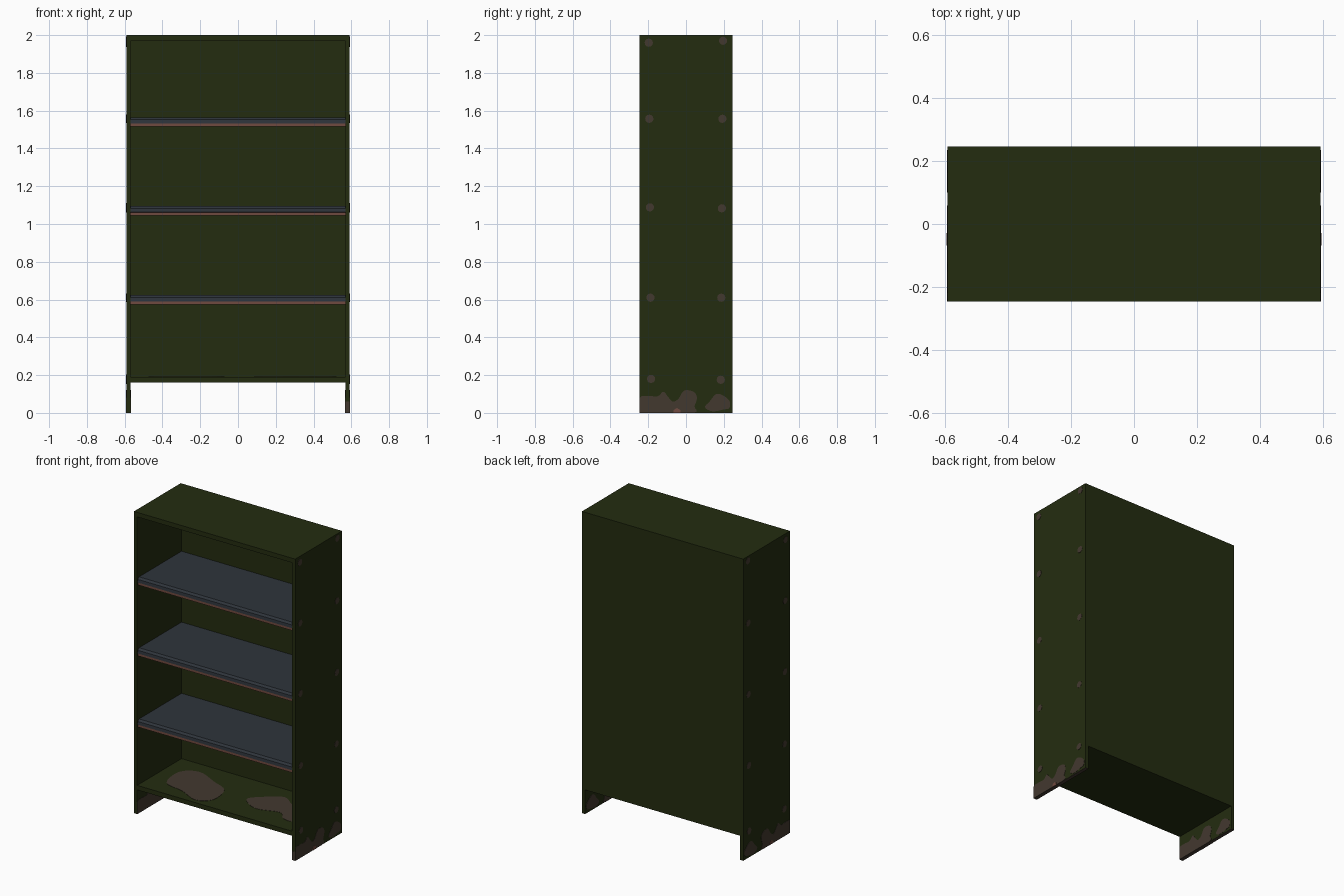
import bpy, bmesh, math

if "Cube" in bpy.data.objects:
    bpy.data.objects.remove(bpy.data.objects["Cube"])

def material(name, rgb):
    m = bpy.data.materials.new(name)
    m.diffuse_color = (*rgb, 1)
    m.use_nodes = True
    m.node_tree.nodes["Principled BSDF"].inputs["Base Color"].default_value = m.diffuse_color
    return m

GREEN = material("dark_green_paint", (0.0175, 0.0255, 0.0052))
BLUE = material("slate_blue_metal", (0.027, 0.034, 0.043))
BROWN = material("brown_rust", (0.055, 0.040, 0.028))
RUST = material("light_rust", (0.16, 0.068, 0.050))

W, D, T = 0.593, 0.245, 0.025      # half width, half depth, panel thickness
P = 0.0015                         # paint plate thickness
IN = W - T                         # inner half width

def finish(bm, name, mats):
    bmesh.ops.recalc_face_normals(bm, faces=bm.faces)
    me = bpy.data.meshes.new(name)
    bm.to_mesh(me)
    bm.free()
    for m in mats:
        me.materials.append(m)
    ob = bpy.data.objects.new(name, me)
    bpy.context.collection.objects.link(ob)
    return ob

def box(name, lo, hi, mat):
    bm = bmesh.new()
    bmesh.ops.create_cube(bm, size=1)
    for v in bm.verts:
        v.co = [lo[i] + (v.co[i] + 0.5) * (hi[i] - lo[i]) for i in range(3)]
    return finish(bm, name, [mat])

def prism(name, pts, axis, a, b, mats, rule=None):
    """Extrude a 2D outline along x (points are y,z) or z (points are x,y)."""
    place = (lambda p, c: (c, p[0], p[1])) if axis == 'x' else (lambda p, c: (p[0], p[1], c))
    bm = bmesh.new()
    A = [bm.verts.new(place(p, a)) for p in pts]
    B = [bm.verts.new(place(p, b)) for p in pts]
    bm.faces.new(A)
    bm.faces.new(B[::-1])
    for i in range(len(pts)):
        j = (i + 1) % len(pts)
        bm.faces.new((A[i], A[j], B[j], B[i]))
    if rule:
        for f in bm.faces:
            f.material_index = rule(f.calc_center_median())
    return finish(bm, name, mats)

def blob(pts, vmin=-9, n=4):
    """Smooth closed curve through a few points."""
    out, k = [], len(pts)
    for i in range(k):
        p0, p1, p2, p3 = (pts[(i + d) % k] for d in (-1, 0, 1, 2))
        for s in range(n):
            t = s / n
            q = [0.5 * (2 * b + (c - a) * t + (2 * a - 5 * b + 4 * c - d) * t * t
                        + (3 * b - a - 3 * c + d) * t ** 3)
                 for a, b, c, d in zip(p0, p1, p2, p3)]
            out.append((min(max(q[0], -D), D) if vmin == 0 else q[0], max(q[1], vmin)))
    clean = []
    for q in out:
        if not clean or math.dist(q, clean[-1]) > 1e-4:
            clean.append(q)
    return clean

# rust outlines on the feet (y, z)
foot_front = [(-0.245, 0.0), (-0.245, 0.08), (-0.2, 0.09), (-0.15, 0.088), (-0.12, 0.112),
              (-0.095, 0.085), (-0.07, 0.06), (-0.04, 0.075), (-0.01, 0.118), (0.04, 0.112),
              (0.058, 0.08), (0.045, 0.035), (0.035, 0.0)]
foot_back = [(0.1, 0.03), (0.125, 0.06), (0.16, 0.1), (0.2, 0.09), (0.232, 0.06),
             (0.228, 0.025), (0.2, 0.018), (0.14, 0.008)]
spot = [(-0.068, 0.0), (-0.065, 0.015), (-0.048, 0.026), (-0.03, 0.015), (-0.028, 0.0)]

# carcass panels
for s, side in ((-1, "left"), (1, "right")):
    xs = sorted((s * IN, s * (W - P)))
    box(f"{side}_side_panel", (xs[0], -D, P), (xs[1], D, 2), GREEN)
    box(f"{side}_foot_edge", (xs[0], -D, 0), (xs[1], D, P), BROWN)
    # bolt heads
    for y, zs in ((-0.197, (1.96, 1.557, 1.088, 0.61, 0.18)),
                  (0.196, (1.97, 1.557, 1.083, 0.61, 0.175))):
        for i, z in enumerate(zs):
            yy = y + (1 if y < 0 else -1) * 0.003 * i
            disc = [(yy + 0.022 * math.cos(a * math.pi / 6), z + 0.022 * math.sin(a * math.pi / 6))
                    for a in range(12)]
            prism(f"{side}_bolt_spot", disc, 'x', s * (W - P), s * W, [BROWN])
    # rust patches outside and inside each foot
    for label, x0, x1 in (("outer", W - P, W), ("inner", IN, IN - P)):
        prism(f"{side}_{label}_front_rust", blob(foot_front, 0), 'x', s * x0, s * x1, [BROWN])
        prism(f"{side}_{label}_back_rust", blob(foot_back, 0), 'x', s * x0, s * x1, [BROWN])
    prism(f"{side}_rust_spot", spot, 'x', s * W, s * (W + 0.001), [RUST])

box("right_foot_front_rust", (IN, -D - 0.001, 0), (W, -D, 0.06), BROWN)
box("top_panel", (-IN, -D, 1.97), (IN, D, 2), GREEN)
box("bottom_panel", (-IN, -D, 0.16), (IN, D, 0.19), GREEN)
box("back_panel", (-IN, D - T, 0.19), (IN, D, 1.97), GREEN)

# shelves with a sloped blue lip and rusted lower edge
for i, z in enumerate((0.623, 1.095, 1.565)):
    prof = [(D - T, z), (-0.225, z), (-0.238, z - 0.012), (-0.24, z - 0.032),
            (-0.236, z - 0.034), (-0.236, z - 0.05), (D - T, z - 0.05)]
    prism(f"shelf_{i + 1}", prof, 'x', -IN, IN, [BLUE, RUST],
          lambda c, z=z: 1 if c.y < -0.23 and c.z < z - 0.034 else 0)

# rust patches on the floor of the lowest bay (x, y)
floor_patches = [
    [(-0.444, -0.115), (-0.47, 0.055), (-0.37, 0.125), (-0.215, 0.06), (-0.10, 0.0),
     (-0.076, -0.15), (-0.165, -0.215), (-0.30, -0.155)],
    [(0.084, -0.03), (0.14, 0.047), (0.254, 0.125), (0.36, 0.06), (0.46, 0.07),
     (0.52, -0.04), (0.5, -0.13), (0.42, -0.128), (0.355, -0.068), (0.2, -0.107)]]
for pts in floor_patches:
    prism("floor_rust_patch", blob(pts), 'z', 0.19, 0.19 + P, [BROWN])
